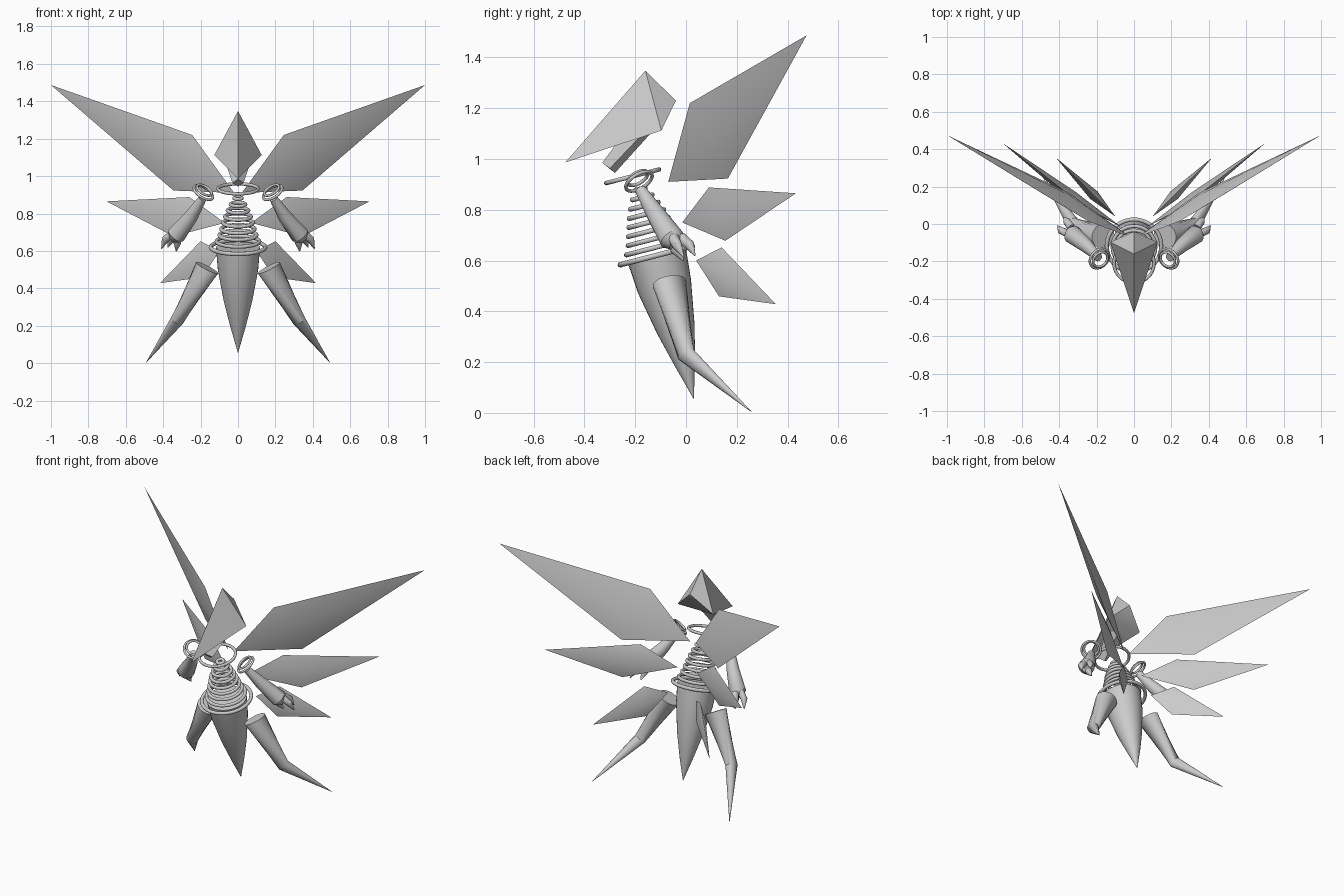
import bpy, bmesh, math
from mathutils import Vector

if "Cube" in bpy.data.objects:
    bpy.data.objects.remove(bpy.data.objects["Cube"])


def make(name, verts, faces, angle=40):
    me = bpy.data.meshes.new(name)
    me.from_pydata([tuple(v) for v in verts], [], faces)
    bm = bmesh.new()
    bm.from_mesh(me)
    bmesh.ops.recalc_face_normals(bm, faces=bm.faces)
    bm.to_mesh(me)
    bm.free()
    ob = bpy.data.objects.new(name, me)
    bpy.context.collection.objects.link(ob)
    bpy.ops.object.select_all(action='DESELECT')
    ob.select_set(True)
    bpy.context.view_layer.objects.active = ob
    bpy.ops.object.shade_smooth_by_angle(angle=math.radians(angle))
    return ob


def side(p, s):
    return Vector((p[0] * s, p[1], p[2]))


def blade(name, root, up, tip, low, thick, s):
    # thin kite with a raised ridge point on both sides
    root, up, tip, low = [side(p, s) for p in (root, up, tip, low)]
    n = (tip - root).cross(up - low).normalized() * thick
    mid = (up + low) / 2 * 0.7 + (root + tip) / 2 * 0.3
    make(name, [root, up, tip, low, mid + n, mid - n],
         [(i, (i + 1) % 4, c) for c in (4, 5) for i in range(4)])


def tube(name, path, seg=24, normals=None):
    # path of (centre, radius) lofted with round sections, end caps added
    pts = [Vector(p) for p, r in path]
    verts, faces = [], []
    for i, (p, r) in enumerate(path):
        d = (normals[i] if normals else
             pts[min(i + 1, len(pts) - 1)] - pts[max(i - 1, 0)])
        q = Vector((0, 0, 1)).rotation_difference(Vector(d).normalized())
        for k in range(seg):
            a = 2 * math.pi * k / seg
            verts.append(pts[i] + q @ Vector((r * math.cos(a), r * math.sin(a), 0)))
    for i in range(len(path) - 1):
        for k in range(seg):
            k2 = (k + 1) % seg
            faces.append((i * seg + k, i * seg + k2, (i + 1) * seg + k2, (i + 1) * seg + k))
    faces.append(tuple(range(seg)))
    faces.append(tuple(range((len(path) - 1) * seg, len(path) * seg)))
    return make(name, verts, faces)


def ring(name, c, r, minor, normal):
    bpy.ops.mesh.primitive_torus_add(
        location=c, major_radius=r, minor_radius=minor, major_segments=40, minor_segments=10,
        rotation=Vector(normal).to_track_quat('Z', 'Y').to_euler())
    bpy.context.object.name = name
    bpy.ops.object.shade_smooth()


# head: faceted pointed helmet
make("head", [(0, -.476, .986), (0, -.16, 1.348), (0, -.04, 1.23),
              (-.127, -.097, 1.112), (.127, -.097, 1.112)],
     [(0, 1, 3), (0, 4, 1), (1, 2, 3), (1, 4, 2), (0, 3, 4), (3, 2, 4)], 50)
# jaw: tapered block below the helmet
make("jaw", [(0, -.33, .985), (.03, -.30, .963), (0, -.28, .945), (-.03, -.30, .963),
             (0, -.23, 1.12), (.075, -.17, 1.10), (0, -.14, 1.10), (-.075, -.17, 1.10)],
     [(0, 1, 2, 3), (4, 5, 6, 7)] +
     [(i, (i + 1) % 4, 4 + (i + 1) % 4, 4 + i) for i in range(4)])

# collar, ribs and waist rings, all square to the leaning spine
spine = Vector((0, -.25, .97))
ring("collar_ring", (0, -.21, .932), .107, .009, spine)
for i, r in enumerate((.02, .04, .056, .07, .08, .09, .10, .115)):
    z = .882 - i * .033
    ring(f"rib_ring_{i + 1}", (0, -.115 - .25 * (z - .62), z), r, .01, spine)
ring("waist_ring", (0, -.117, .62), .146, .011, spine)

# skirt: drooping point under the waist
tube("skirt", [((0, -.115, .62), .118), ((0, -.085, .50), .108), ((0, -.04, .33), .076),
               ((0, -.003, .19), .04), ((0, .03, .057), .001)], 32,
     [spine] * 5)

for s, label in ((1, "right"), (-1, "left")):
    # wings
    blade(label + "_upper_wing", (.02, -.07, .91), (.245, .015, 1.22),
          (1, .475, 1.487), (.345, .165, .923), .035, s)
    blade(label + "_middle_wing", (.07, -.015, .75), (.26, .09, .888),
          (.703, .433, .865), (.345, .155, .678), .028, s)
    blade(label + "_lower_wing", (.10, .04, .60), (.20, .14, .652),
          (.417, .354, .428), (.19, .13, .459), .028, s)
    # leg: thigh and pointed shin
    tube(label + "_leg", [(side((.165, -.065, .51), s), .067),
                          (side((.325, .0, .23), s), .036),
                          (side((.49, .257, .005), s), .001)], 24,
         [side((.45, .16, -.87), s), side((.45, .45, -.75), s), side((.43, .68, -.6), s)])
    # shoulder rings
    arm_dir = side((.47, .45, -.74), s)
    ring(label + "_shoulder_ring", side((.185, -.185, .912), s), .058, .007, arm_dir)
    ring(label + "_inner_shoulder_ring", side((.18, -.19, .925), s), .044, .007, arm_dir)
    # arm widening to the wrist
    tube(label + "_arm", [(side((.19, -.18, .88), s), .022),
                          (side((.25, -.12, .785), s), .037),
                          (side((.33, -.055, .685), s), .05),
                          (side((.345, -.04, .665), s), .03)])
    # claws
    for i, (a, m, t) in enumerate((
            ((.315, -.06, .69), (.325, -.04, .64), (.33, -.01, .60)),
            ((.355, -.05, .69), (.39, -.035, .66), (.408, -.01, .613)),
            ((.335, -.02, .69), (.36, .015, .66), (.375, .035, .62)))):
        tube(f"{label}_claw_{i + 1}", [(side(a, s), .022), (side(m, s), .02),
                                       (side(t, s), .003)], 12)
